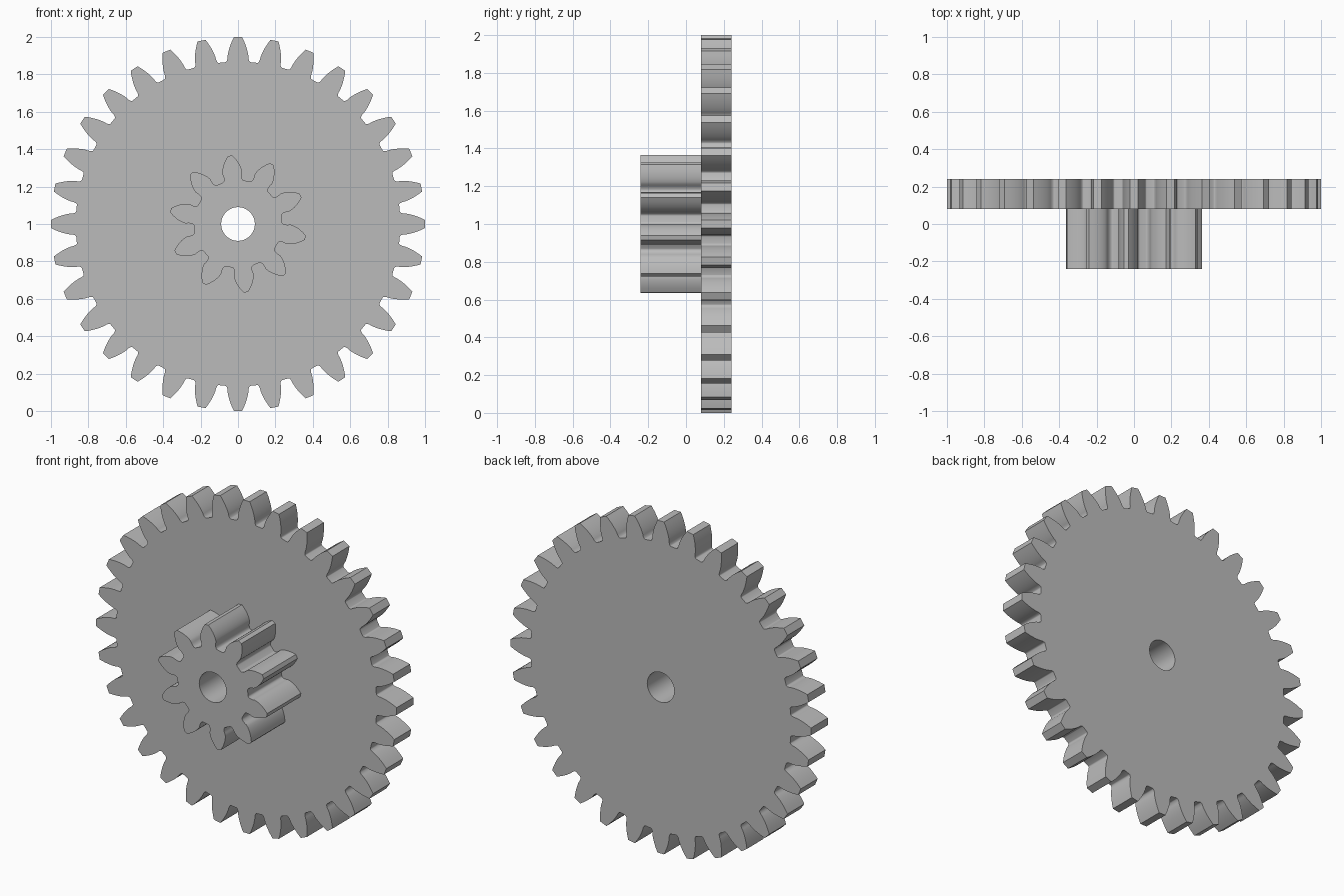
import bpy
import bmesh
from math import pi, sin, cos, tan, atan, acos, sqrt, radians

cube = bpy.data.objects.get("Cube")
if cube:
    bpy.data.objects.remove(cube, do_unlink=True)

MODULE = 2 / 34
PRESSURE = radians(20)
BORE = 0.09
AXIS_Z = 1.0

grey = bpy.data.materials.new("plain_grey")
grey.use_nodes = True
grey.diffuse_color = (0.5, 0.5, 0.5, 1)
grey.node_tree.nodes["Principled BSDF"].inputs["Base Color"].default_value = grey.diffuse_color


def half_tooth(teeth, shift, steps=14):
    """(radius, half angle) pairs from root to tip: involute flank with hobbed root."""
    pitch = MODULE * teeth / 2
    base = pitch * cos(PRESSURE)
    root = pitch - MODULE * (1.25 - shift)
    tip = pitch + MODULE * (1 + shift)
    cutter = MODULE * (pi / 4 - 1.25 * tan(PRESSURE))
    at_pitch = pi / (2 * teeth) + 2 * shift * tan(PRESSURE) / teeth
    inv = lambda a: tan(a) - a
    flank = []
    for i in range(steps + 1):
        r = root + (tip - root) * (i / steps) ** 2
        t = sqrt(max(r * r - root * root, 0))
        gap = cutter / pitch + atan(t / root) - t / pitch
        a = pi / teeth - gap
        if r > base:
            a = min(a, at_pitch + inv(PRESSURE) - inv(acos(base / r)))
        flank.append((r, a))
    return flank


def gear_outline(teeth, shift, phase):
    flank = half_tooth(teeth, shift)
    tooth = [(r, -a) for r, a in flank] + [(r, a) for r, a in reversed(flank)]
    points = []
    for k in range(teeth):
        turn = phase + 2 * pi * k / teeth
        points += [(r * cos(turn + a), r * sin(turn + a)) for r, a in tooth]
    return points


def make_gear(name, outline, front, back, back_cap=True):
    bm = bmesh.new()
    bore = [(BORE * cos(2 * pi * i / 48), BORE * sin(2 * pi * i / 48)) for i in range(48)]
    edges = []
    for loop in (outline, bore):
        verts = [bm.verts.new((x, front, z + AXIS_Z)) for x, z in loop]
        edges += [bm.edges.new((v, verts[i - 1])) for i, v in enumerate(verts)]
    # front face with its hole, then extruded to thickness
    bmesh.ops.triangle_fill(bm, edges=edges, use_beauty=True)
    out = bmesh.ops.extrude_face_region(bm, geom=bm.faces[:], use_keep_orig=True)["geom"]
    moved = [g for g in out if isinstance(g, bmesh.types.BMVert)]
    bmesh.ops.translate(bm, verts=moved, vec=(0, back - front, 0))
    bmesh.ops.recalc_face_normals(bm, faces=bm.faces[:])
    if not back_cap:
        hidden = [f for f in bm.faces if all(abs(v.co.y - back) < 1e-5 for v in f.verts)]
        bmesh.ops.delete(bm, geom=hidden, context="FACES")
    # smooth flanks with sharp corners
    for f in bm.faces:
        f.smooth = True
    for e in bm.edges:
        e.smooth = e.calc_face_angle(pi) < radians(30)
    mesh = bpy.data.meshes.new(name)
    bm.to_mesh(mesh)
    bm.free()
    mesh.materials.append(grey)
    obj = bpy.data.objects.new(name, mesh)
    bpy.context.collection.objects.link(obj)
    return obj


# large wheel at the back, small pinion in front on the same bore
make_gear("large_gear", gear_outline(32, 0, pi / 2), 0.08, 0.24)
make_gear("small_gear", gear_outline(10, 0.25, radians(96.5)), -0.24, 0.08, back_cap=False)
